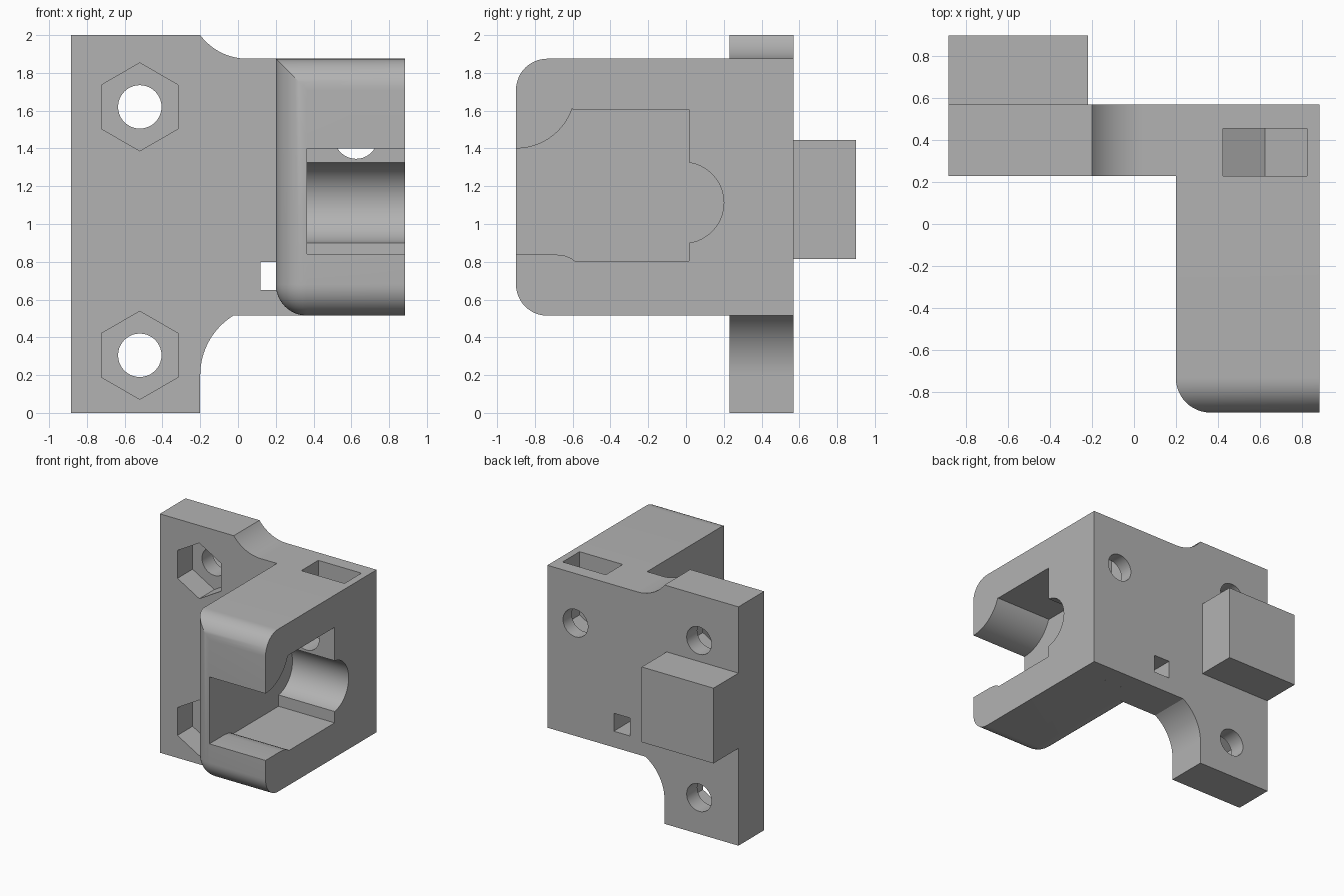
import bpy, bmesh
from math import cos, sin, radians

if "Cube" in bpy.data.objects:
    bpy.data.objects.remove(bpy.data.objects["Cube"], do_unlink=True)

grey = bpy.data.materials.new("plain grey")
grey.use_nodes = True
colour = (0.45, 0.45, 0.45, 1)
grey.diffuse_color = colour
grey.node_tree.nodes["Principled BSDF"].inputs["Base Color"].default_value = colour


def arc(cu, cv, r, start, end, steps=20):
    angles = [radians(start + (end - start) * i / steps) for i in range(steps + 1)]
    return [(cu + r * cos(a), cv + r * sin(a)) for a in angles]


def ring(cu, cv, r, sides, start=0):
    return arc(cu, cv, r, start, start + 360, sides)[:-1]


def rect(u0, u1, v0, v1):
    return [(u0, v0), (u1, v0), (u1, v1), (u0, v1)]


def prism(name, outline, axis, lo, hi, edge_rule=None, radius=0.165):
    """Extrude an outline (x,z along y, or y,z along x), rounding chosen edges."""
    bm = bmesh.new()
    place = (lambda u, v, d: (u, d, v)) if axis == "y" else (lambda u, v, d: (d, u, v))
    ends = [[bm.verts.new(place(u, v, d)) for u, v in outline] for d in (lo, hi)]
    bm.faces.new(ends[0])
    bm.faces.new(ends[1])
    n = len(outline)
    for i in range(n):
        j = (i + 1) % n
        bm.faces.new((ends[0][i], ends[0][j], ends[1][j], ends[1][i]))
    bmesh.ops.recalc_face_normals(bm, faces=bm.faces)
    if edge_rule:
        chosen = [e for e in bm.edges if edge_rule(*[v.co for v in e.verts])]
        bmesh.ops.bevel(bm, geom=chosen, offset=radius, segments=12,
                        profile=0.5, affect="EDGES")
    mesh = bpy.data.meshes.new(name)
    bm.to_mesh(mesh)
    bm.free()
    obj = bpy.data.objects.new(name, mesh)
    bpy.context.collection.objects.link(obj)
    mesh.materials.append(grey)
    return obj


def combine(target, other, operation):
    bpy.context.view_layer.objects.active = target
    mod = target.modifiers.new("boolean", "BOOLEAN")
    mod.operation, mod.object, mod.solver = operation, other, "EXACT"
    bpy.ops.object.modifier_apply(modifier=mod.name)
    bpy.data.objects.remove(other, do_unlink=True)


# Mounting plate with scooped transitions
plate_outline = ([(-0.885, 0), (-0.2, 0)]
                 + arc(0.17, 0.2, 0.37, 180, 121.6)
                 + [(0.885, 0.515), (0.885, 1.875)]
                 + arc(0.05, 2.1875, 0.3125, 270, 216.9)
                 + [(-0.885, 2)])
bracket = prism("bracket", plate_outline, "y", 0.23, 0.57)


# Housing with rounded front, and a rounded lower inner edge
def housing_edges(a, b):
    front = a.y < -0.8 and b.y < -0.8
    inner = a.x < 0.3 and b.x < 0.3
    top = a.z > 1.8 and b.z > 1.8
    bottom = a.z < 0.6 and b.z < 0.6
    return (front and (top or bottom or inner)) or (inner and bottom)


housing = prism("housing", rect(0.2, 0.885, 0.515, 1.875), "y", -0.9, 0.4, housing_edges)
combine(bracket, housing, "UNION")

# Rear locating block
combine(bracket, prism("rear_block", rect(-0.885, -0.22, 0.815, 1.445), "y", 0.5, 0.9), "UNION")

# Side cavity with flared mouth and round back channel
cavity_outline = ([(-1.1, 0.84), (-0.9, 0.84), (-0.7, 0.84), (-0.64, 0.832),
                   (-0.61, 0.82), (-0.59, 0.805), (0.015, 0.805)]
                  + arc(-0.0146, 1.1125, 0.2146, -82, 82, 28)
                  + [(0.015, 1.605), (-0.6, 1.605)]
                  + arc(-0.9, 1.715, 0.315, -18, -90)
                  + [(-1.1, 1.4)])
cutters = [prism("cavity_cutter", cavity_outline, "x", 0.365, 1.1)]

# Bolt holes with hexagonal nut pockets
for z in (0.305, 1.62):
    cutters.append(prism("bolt_cutter", ring(-0.52, z, 0.115, 40), "y", 0.1, 0.7))
    cutters.append(prism("nut_cutter", ring(-0.52, z, 0.233, 6, 30), "y", 0.1, 0.43))

# Housing bolt hole and nut slot entering from the top
cutters.append(prism("housing_bolt_cutter", ring(0.625, 1.46, 0.115, 40), "y", -0.1, 0.7))
slot = [(0.425, 2), (0.425, 1.345), (0.625, 1.23), (0.825, 1.345), (0.825, 2)]
cutters.append(prism("nut_slot_cutter", slot, "y", 0.23, 0.455))

# Small square tie hole
cutters.append(prism("tie_hole_cutter", rect(0.12, 0.27, 0.65, 0.8), "y", 0.228, 0.7))

for cutter in cutters:
    combine(bracket, cutter, "DIFFERENCE")

bpy.ops.object.select_all(action="DESELECT")
bracket.select_set(True)
bpy.context.view_layer.objects.active = bracket
bpy.ops.object.shade_smooth_by_angle(angle=radians(25))
